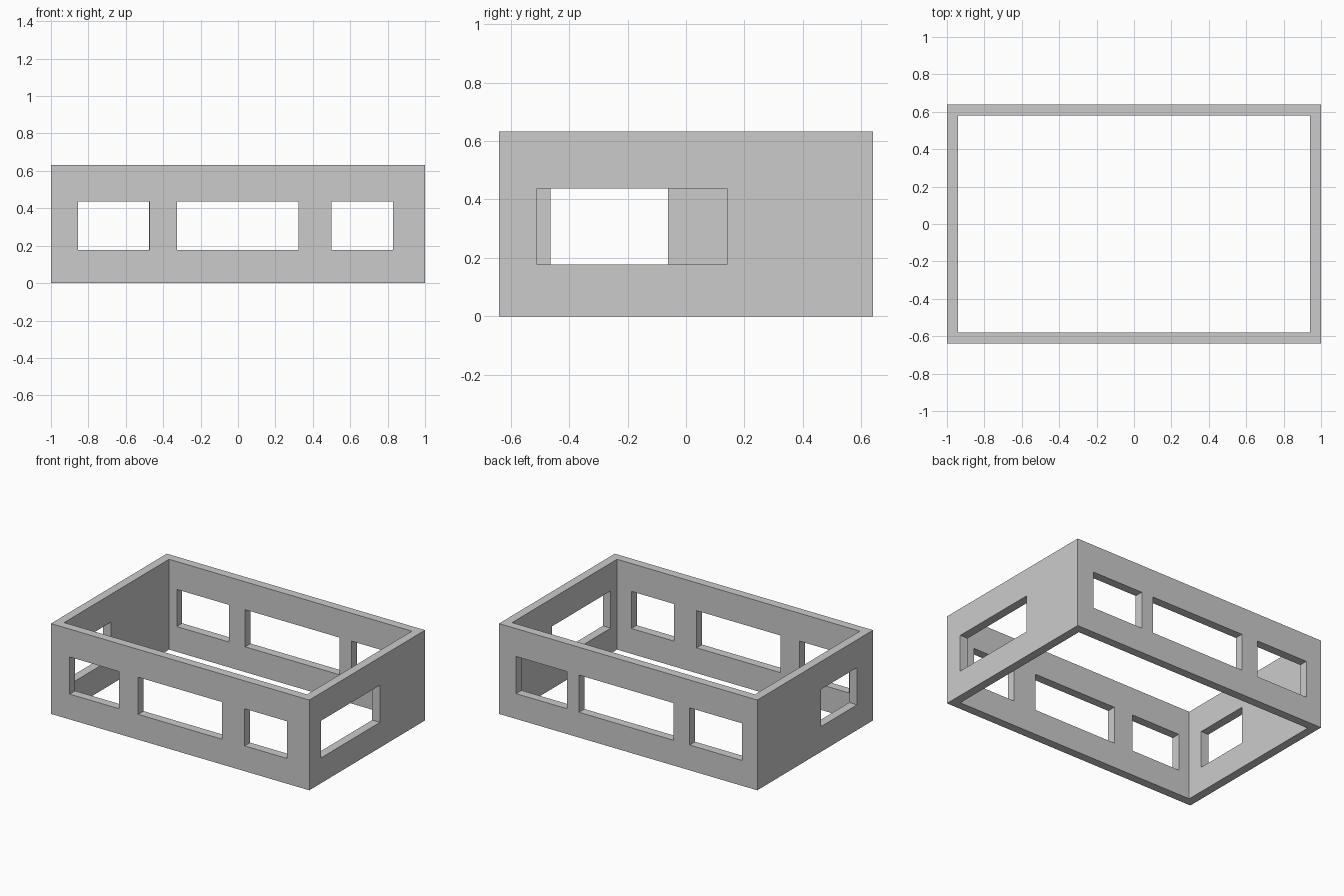
import bpy

if "Cube" in bpy.data.objects:
    bpy.data.objects.remove(bpy.data.objects["Cube"])

W, D, H, T = 2.0, 1.28, 0.632, 0.06   # width, depth, height, wall thickness
SILL, HEAD = 0.177, 0.437             # window bottom and top


def box(name, x, y, z):
    """Box spanning three (min, max) ranges."""
    bpy.ops.mesh.primitive_cube_add(size=1)
    ob = bpy.context.object
    ob.name = name
    for v in ob.data.vertices:
        for i, (lo, hi) in enumerate((x, y, z)):
            v.co[i] = lo if v.co[i] < 0 else hi
    return ob


def cut(target, cutter):
    """Subtract the cutter and remove it."""
    mod = target.modifiers.new("opening", 'BOOLEAN')
    mod.operation = 'DIFFERENCE'
    mod.solver = 'EXACT'
    mod.object = cutter
    cutter.hide_render = True
    bpy.context.view_layer.objects.active = target
    bpy.ops.object.modifier_apply(modifier=mod.name)
    bpy.data.objects.remove(cutter, do_unlink=True)


# Four walls, open at top and bottom
walls = box("walls", (-W / 2, W / 2), (-D / 2, D / 2), (0, H))
cut(walls, box("interior_cutter", (-W / 2 + T, W / 2 - T),
               (-D / 2 + T, D / 2 - T), (-1, 2)))

# Front and back windows (x ranges)
front = [(-0.855, -0.473), (-0.325, 0.323), (0.5, 0.829)]
back = [(-0.88, -0.477), (-0.35, 0.38), (0.473, 0.868)]
for side, spans in ((-1, front), (1, back)):
    ys = sorted((side * (D / 2 - 2 * T), side * (D / 2 + T)))
    for span in spans:
        cut(walls, box("window_cutter", span, ys, (SILL, HEAD)))

# Left and right windows (y ranges)
for side, span in ((-1, (-0.463, -0.062)), (1, (-0.51, 0.141))):
    xs = sorted((side * (W / 2 - 2 * T), side * (W / 2 + T)))
    cut(walls, box("window_cutter", xs, span, (SILL, HEAD)))
